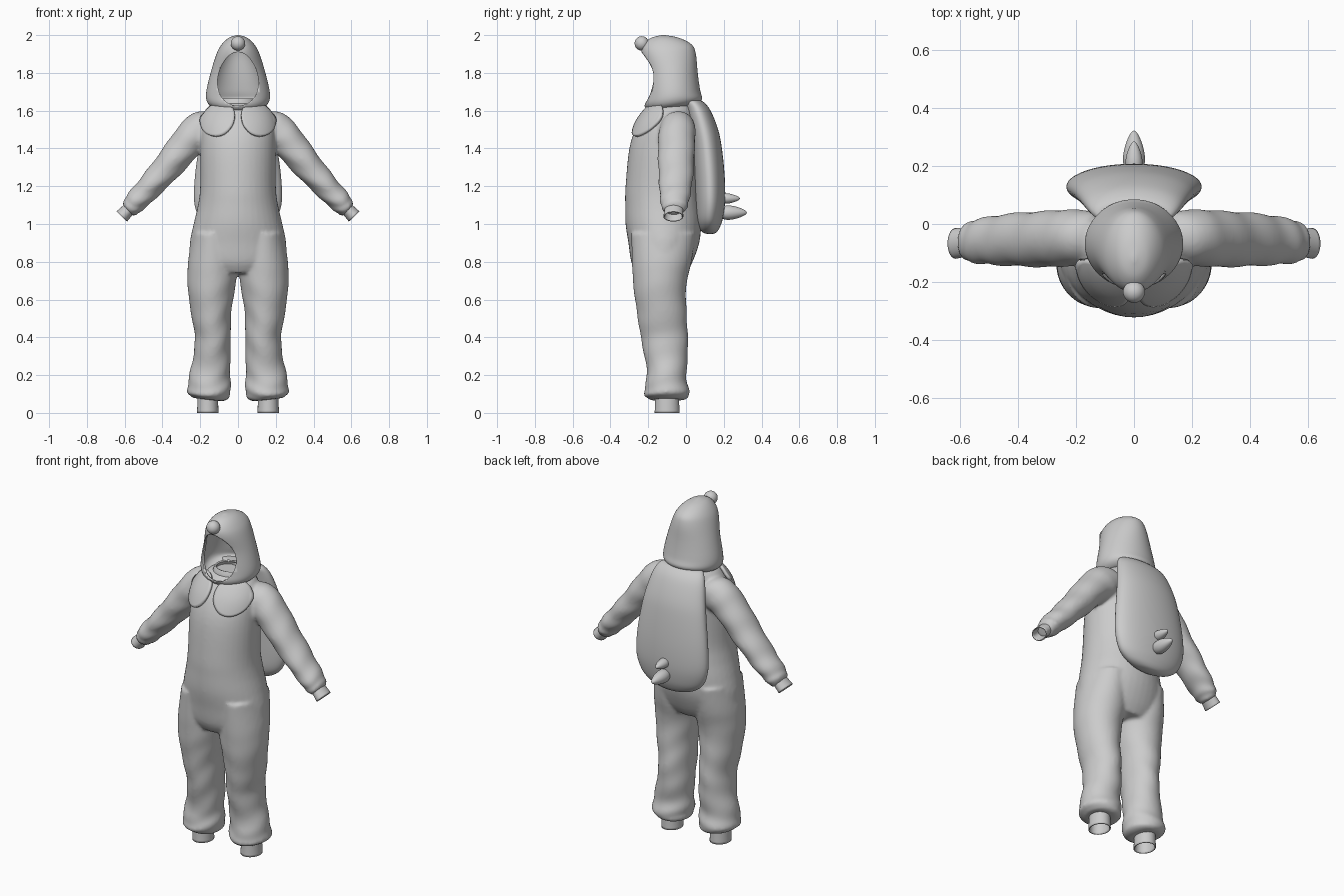
import bpy, bmesh, math
from mathutils import Vector

cube = bpy.data.objects.get("Cube")
if cube:
    bpy.data.objects.remove(cube)

grey = bpy.data.materials.new("plain grey fabric")
grey.use_nodes = True
COLOUR = (0.6, 0.6, 0.6, 1)
grey.diffuse_color = COLOUR
grey.node_tree.nodes["Principled BSDF"].inputs["Base Color"].default_value = COLOUR


def make(name, bm):
    bmesh.ops.recalc_face_normals(bm, faces=bm.faces)
    for f in bm.faces:
        f.smooth = True
    me = bpy.data.meshes.new(name)
    bm.to_mesh(me)
    bm.free()
    me.materials.append(grey)
    ob = bpy.data.objects.new(name, me)
    bpy.context.collection.objects.link(ob)
    return ob


def spline(rows, steps):
    """Catmull-Rom resampling of rows of numbers."""
    p = [rows[0]] + list(rows) + [rows[-1]]
    out = []
    for i in range(1, len(p) - 2):
        for s in range(steps):
            t = s / steps
            out.append([0.5 * (2 * b + (c - a) * t + (2 * a - 5 * b + 4 * c - d) * t * t
                               + (3 * b - a - 3 * c + d) * t ** 3)
                        for a, b, c, d in zip(*p[i - 1:i + 3])])
    return out + [list(rows[-1])]


def loft(bm, rows, steps=5, sides=40, caps=True, fold=0.0, side=1):
    """Rings (x, y, z, across, depth) along a path; fold adds cloth creases."""
    path = spline(rows, steps)
    rings = []
    for i, (x, y, z, ra, rb) in enumerate(path):
        a, b = path[max(i - 1, 0)], path[min(i + 1, len(path) - 1)]
        u = Vector((b[2] - a[2], 0, a[0] - b[0])).normalized()
        v = i / (len(path) - 1)
        ring = []
        for k in range(sides):
            ang = math.tau * k / sides
            r = 1 + fold * v * math.sin(40 * v + 2.5 * math.sin(ang + 1) + math.cos(2 * ang))
            co = Vector((x, y, z)) + u * ra * r * math.cos(ang)
            co.y += rb * r * math.sin(ang)
            co.x *= side
            ring.append(bm.verts.new(co))
        rings.append(ring)
    for p, q in zip(rings, rings[1:]):
        for k in range(sides):
            n = (k + 1) % sides
            bm.faces.new((p[k], p[n], q[n], q[k]))
    if caps:
        bm.faces.new(rings[0])
        bm.faces.new(rings[-1])


def upright(rows, x=0):
    """(z, half width, front y, back y) to loft rows."""
    return [(x, (f + b) / 2, z, w, (b - f) / 2) for z, w, f, b in rows]


# Suit body: torso, legs and sleeves fused into one soft surface
torso = upright([(1.64, .11, -.16, .03), (1.6, .16, -.205, .05), (1.52, .195, -.26, .06),
                 (1.4, .2, -.3, .06), (1.2, .2, -.32, .06), (1.1, .212, -.322, .07),
                 (1.0, .235, -.32, .08), (.9, .255, -.305, .07), (.8, .25, -.29, .035),
                 (.74, .18, -.26, .0)])
leg = [(.13, -.12, .95, .11, .17), (.133, -.128, .8, .131, .158), (.139, -.138, .7, .129, .143),
       (.143, -.135, .6, .117, .135), (.14, -.125, .5, .103, .13), (.133, -.115, .4, .095, .125),
       (.138, -.105, .3, .098, .115), (.148, -.103, .2, .108, .104), (.153, -.103, .13, .115, .117),
       (.155, -.1, .09, .108, .118), (.157, -.1, .07, .08, .09)]
sleeve = [(.13, -.04, 1.53, .07, .08), (.19, -.045, 1.5, .1, .095), (.26, -.05, 1.44, .09, .098),
          (.35, -.053, 1.33, .08, .095), (.455, -.055, 1.21, .068, .088),
          (.535, -.06, 1.125, .06, .077), (.57, -.062, 1.085, .05, .066),
          (.585, -.063, 1.07, .036, .05)]
bm = bmesh.new()
loft(bm, torso)
for s in (-1, 1):
    loft(bm, leg, fold=.035, side=s)
    loft(bm, sleeve, steps=8, fold=.06, side=s)
body = make("suit_body", bm)
rm = body.modifiers.new("fuse", 'REMESH')
rm.mode = 'VOXEL'
rm.voxel_size = .01
rm.use_smooth_shade = True
sm = body.modifiers.new("soften", 'SMOOTH')
sm.factor = .5
sm.iterations = 5

# Open cuffs at ankles and wrists
for s, label in ((-1, "right"), (1, "left")):
    for part, rows in (
            ("ankle_cuff", [(.16, -.1, .1, .053, .063), (.16, -.1, .05, .055, .064),
                            (.16, -.1, 0, .057, .066)]),
            ("wrist_cuff", [(.565, -.063, 1.092, .034, .048), (.59, -.065, 1.066, .036, .05),
                            (.615, -.067, 1.04, .039, .053)])):
        bm = bmesh.new()
        loft(bm, rows, steps=3, caps=False, side=s)
        ob = make(f"{label}_{part}", bm)
        so = ob.modifiers.new("thickness", 'SOLIDIFY')
        so.thickness = .006

# Hood: hollow, hem dips at the front, egg-shaped face opening
bm = bmesh.new()
loft(bm, upright([(1.612, .1, -.18, .03), (1.622, .14, -.205, .065), (1.65, .165, -.222, .085),
                  (1.7, .168, -.215, .075), (1.8, .145, -.212, .062), (1.9, .114, -.235, .052),
                  (1.95, .087, -.225, .03), (1.985, .05, -.185, -.035), (2.0, .006, -.13, -.11)]),
     sides=56)
for v in bm.verts:
    v.co.z += (v.co.y + .07) * max(0, 1.76 - v.co.z) * .9
hood = make("hood", bm)
so = hood.modifiers.new("thickness", 'SOLIDIFY')
so.thickness = .012

bm = bmesh.new()
egg = []
for k in range(48):
    a = math.tau * k / 48
    egg.append(bm.verts.new((.107 * math.cos(a) * (1 - .14 * math.sin(a)), -.5,
                             1.768 + .142 * math.sin(a))))
face = bm.faces.new(egg)
ext = bmesh.ops.extrude_face_region(bm, geom=[face])
for g in ext["geom"]:
    if isinstance(g, bmesh.types.BMVert):
        g.co.y = -.08
cutter = make("face_opening_cutter", bm)
cutter.hide_render = True
cutter.hide_viewport = True
cutter.display_type = 'WIRE'
bo = hood.modifiers.new("face opening", 'BOOLEAN')
bo.object = cutter
bo.operation = 'DIFFERENCE'
bo.solver = 'EXACT'

# Neckband inside the hood
bm = bmesh.new()
loft(bm, [(0, -.075, 1.6, .1, .09), (0, -.075, 1.64, .095, .085), (0, -.075, 1.665, .085, .075)],
     caps=False)
neck = make("neckband", bm)
neck.modifiers.new("thickness", 'SOLIDIFY').thickness = .01

# Nose on the brow
bm = bmesh.new()
bmesh.ops.create_uvsphere(bm, u_segments=28, v_segments=16, radius=.038)
for v in bm.verts:
    v.co = v.co + Vector((0, -.234, 1.956))
make("nose", bm)

# Padded shell on the back
bm = bmesh.new()
loft(bm, upright([(1.655, .09, .01, .06), (1.648, .135, -.01, .09), (1.6, .165, 0, .13),
                  (1.5, .19, .02, .17), (1.4, .208, .035, .19), (1.25, .228, .045, .205),
                  (1.12, .232, .05, .207), (1.03, .205, .055, .195), (.98, .155, .07, .178),
                  (.955, .09, .09, .16), (.947, .02, .115, .14)]), sides=48)
make("back_shell", bm)

# Two stacked tail spikes, pointed teardrops facing backwards
for name, z, tip, w, h in (("upper_tail_spike", 1.135, .285, .028, .026),
                           ("lower_tail_spike", 1.06, .322, .036, .036)):
    bm = bmesh.new()
    bmesh.ops.create_uvsphere(bm, u_segments=24, v_segments=16, radius=1)
    for v in bm.verts:
        x, y, t = v.co
        taper = 1 - .35 * t
        v.co = (x * w * taper, .17 + (tip - .17) * (t + 1) / 2, z + y * h * taper)
    make(name, bm)

# Rounded collar flaps draped over the chest
for s, label in ((-1, "right"), (1, "left")):
    bm = bmesh.new()
    centre = bm.verts.new((0, 0, 0))
    rings = []
    for j in range(1, 9):
        rings.append([bm.verts.new((j / 8 * math.cos(math.tau * k / 40), 0,
                                    j / 8 * math.sin(math.tau * k / 40))) for k in range(40)])
    for k in range(40):
        n = (k + 1) % 40
        bm.faces.new((centre, rings[0][k], rings[0][n]))
        for p, q in zip(rings, rings[1:]):
            bm.faces.new((p[k], q[k], q[n], p[n]))
    for v in bm.verts:
        z = 1.55 + .085 * v.co.z
        x = .108 + .092 * v.co.x - .012 * v.co.z
        v.co = (s * x, -.3 + (z - 1.465) * .8 + 2.2 * x * x, z)
    flap = make(f"{label}_collar_flap", bm)
    wrap = flap.modifiers.new("drape", 'SHRINKWRAP')
    wrap.target = body
    wrap.wrap_method = 'NEAREST_SURFACEPOINT'
    wrap.wrap_mode = 'OUTSIDE_SURFACE'
    wrap.offset = .012
    so = flap.modifiers.new("thickness", 'SOLIDIFY')
    so.thickness = .016
    so.offset = 0

# Keep cut rims crisp on the thin parts
bpy.ops.object.select_all(action='DESELECT')
for ob in bpy.context.collection.objects:
    if ob.type == 'MESH' and ob.name.endswith(("cuff", "hood", "flap", "neckband")):
        ob.select_set(True)
        bpy.context.view_layer.objects.active = ob
bpy.ops.object.shade_smooth_by_angle(angle=math.radians(40))
